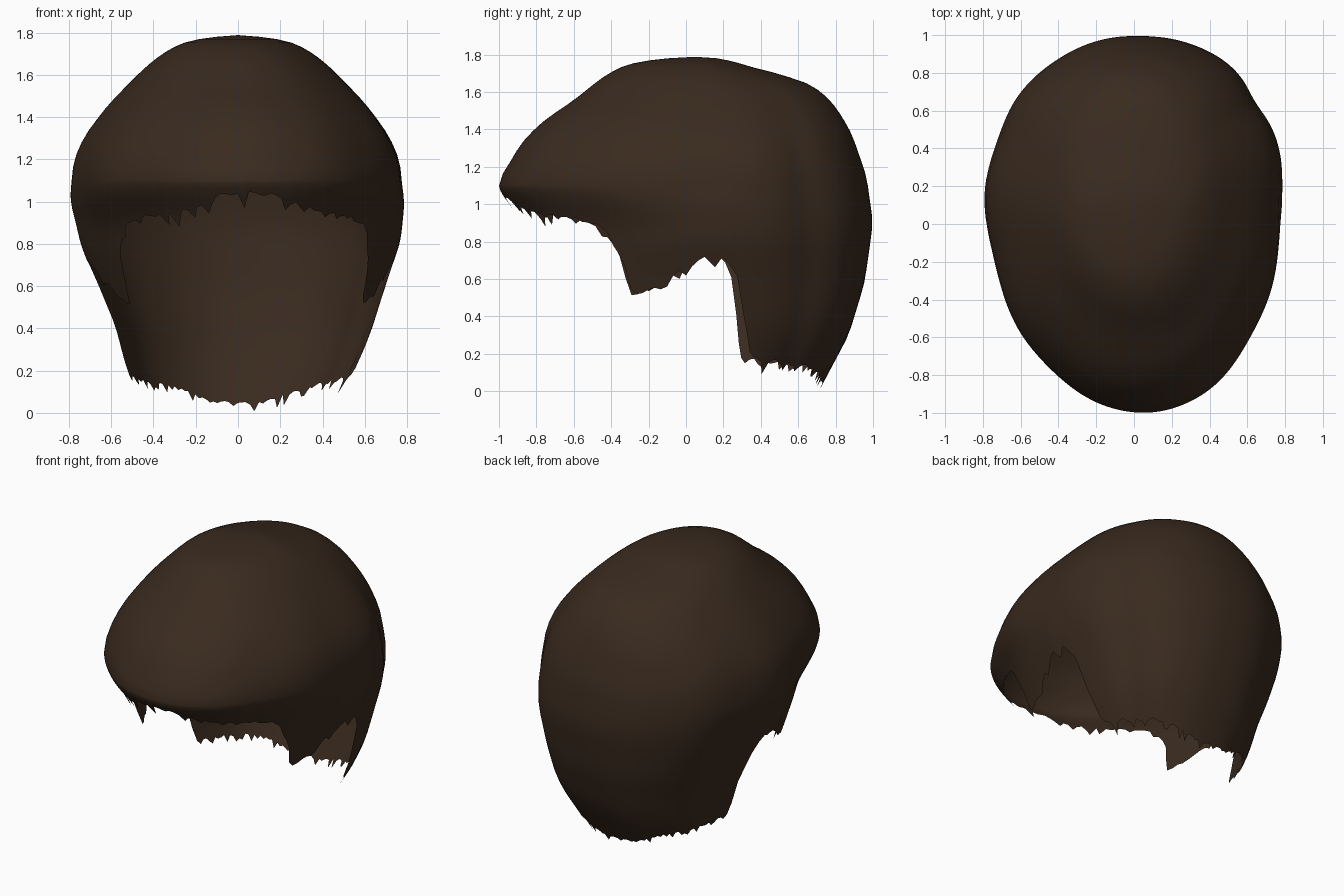
import bpy, math, random

random.seed(4)
cube = bpy.data.objects.get("Cube")
if cube:
    bpy.data.objects.remove(cube, do_unlink=True)

TOP, BROW, COLUMNS = 1.785, 1.1, 180

# Profiles by height: front edge, back edge, half width
FRONT = [(0, -.86), (.8, -.87), (.95, -.9), (1, -.95), (1.11, -1.015), (1.2, -.955), (1.33, -.88),
         (1.45, -.76), (1.54, -.62), (1.7, -.42), (1.755, -.3), (1.775, -.15), (TOP, -.04)]
BACK = [(0, .71), (.3, .87), (.58, .955), (.9, 1), (1.15, .965), (1.38, .885), (1.5, .815),
        (1.58, .75), (1.64, .67), (1.69, .55), (1.71, .42), (1.76, .27), (TOP, .14)]
WIDTH = [(0, .46), (.1, .5), (.2, .55), (.4, .61), (.6, .68), (.8, .755), (1, .79), (1.2, .77),
         (1.32, .715), (1.46, .61), (1.6, .475), (1.67, .4), (1.74, .3), (1.77, .19), (TOP, .06)]
# Squareness of the back left corner, sideways shift and temple tuck, by height
FULLNESS = [(0, .5), (.4, .6), (.9, .28), (1.2, .2), (1.5, .2), (TOP, 0)]
LEAN = [(.1, 0), (.38, .03), (.6, .02), (.85, .015), (1.05, 0)]
TUCK = [(.85, .2), (1.08, 0)]
# Hem height by angle from the front
HEM = [(0, 1.04), (10, 1.02), (20, .97), (30, .94), (48, .91), (57, .86), (63, .7), (67, .5),
       (70, .52), (76, .58), (84, .66), (90, .71), (95, .71), (98, .6), (100, .4), (103, .22),
       (108, .16), (133, .13), (150, .1), (165, .05), (180, .03)]


def lerp(table, t):
    if t <= table[0][0]:
        return table[0][1]
    for (a, u), (b, v) in zip(table, table[1:]):
        if t <= b:
            return u + (v - u) * (t - a) / (b - a)
    return table[-1][1]


def soft(table, z):
    # Rounded profile value
    h = min(.04, (TOP - z) / 2)
    return sum(lerp(table, z + h * k / 2) for k in range(-2, 3)) / 5


def power(value, exponent):
    return math.copysign(abs(value) ** exponent, value)


def shell_point(angle, z):
    front, back, width = (soft(p, z) for p in (FRONT, BACK, WIDTH))
    middle = .1 if z < 1.6 else .1 - .05 * (z - 1.6) / (TOP - 1.6)
    c, s = math.cos(angle), math.sin(angle)
    # Gentle locks, with a deeper groove behind the left ear
    fade = min(1, (TOP - z) * 2)
    groove = math.exp(-((angle - 2.2) / .13) ** 2)
    wave = 1 + fade * (.01 * s * s * math.sin(9 * angle + 3.6) - .015 * groove)
    # Fuller corners behind the ears, narrower temples below the brow
    if c < 0:
        exponent = 2 / (2 + soft(FULLNESS, z) * (1 if s > 0 else .4))
        c, s = power(c, exponent), power(s, exponent)
    else:
        s *= 1 - soft(TUCK, z) * c
    y = middle - c * ((middle - front) if c > 0 else (back - middle)) * wave
    x = width * s * wave + .05 * max(0, c) ** 2 * min(1, (TOP - z) * 3) + soft(LEAN, z)
    return x, y, z


# Ragged hem, one height per column
angles = [2 * math.pi * i / COLUMNS for i in range(COLUMNS)]
hems = []
for angle in angles:
    degrees = math.degrees(angle)
    z = lerp(HEM, min(degrees, 360 - degrees))
    z += .02 * random.random() - .07 * random.random() ** 6
    hems.append(max(.005, z))

# Crown rings, then rows that stretch down to the hem
crown = [TOP - (TOP - BROW) * (k / 18) ** 1.7 for k in range(1, 19)]
drop = [k / 14 for k in range(1, 15)]
verts = [(0, .05, TOP + .003)]
for z in crown:
    verts += [shell_point(a, z) for a in angles]
for t in drop:
    verts += [shell_point(a, BROW + (hem - BROW) * t) for a, hem in zip(angles, hems)]

faces = []
for i in range(COLUMNS):
    j = (i + 1) % COLUMNS
    faces.append((0, 1 + i, 1 + j))
    for row in range(len(crown) + len(drop) - 1):
        a = 1 + row * COLUMNS
        b = a + COLUMNS
        faces.append((a + i, b + i, b + j, a + j))

mesh = bpy.data.meshes.new("hair_shell")
mesh.from_pydata(verts, [], faces)
hair = bpy.data.objects.new("hair_shell", mesh)
bpy.context.collection.objects.link(hair)

# Dark brown colour
brown = bpy.data.materials.new("dark_brown")
brown.use_nodes = True
colour = (.041, .023, .013, 1)
brown.diffuse_color = colour
shader = next(n for n in brown.node_tree.nodes if n.type == "BSDF_PRINCIPLED")
shader.inputs["Base Color"].default_value = colour
shader.inputs["Roughness"].default_value = .9
mesh.materials.append(brown)
mesh.shade_smooth()
